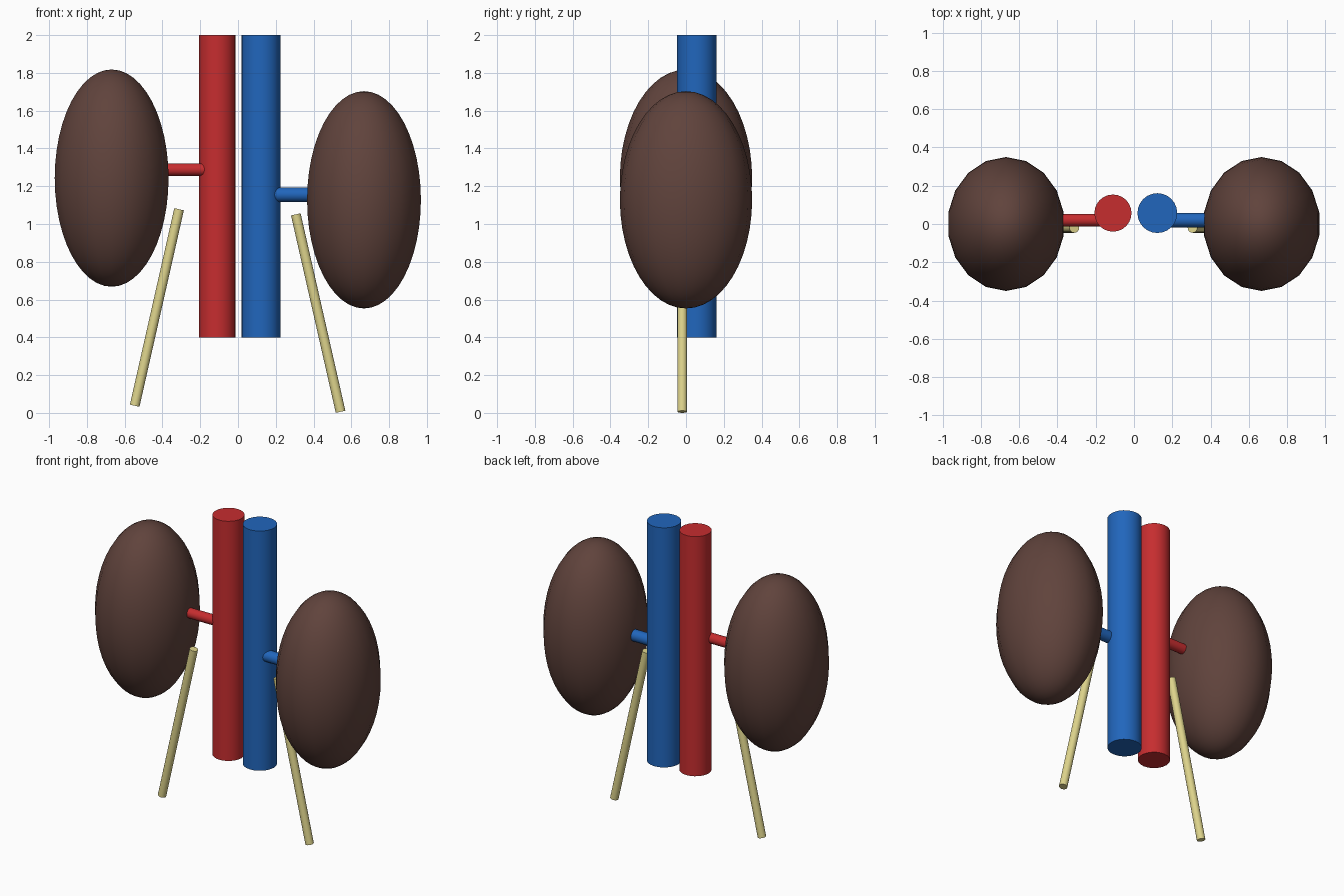
import bpy
import math
from mathutils import Vector

cube = bpy.data.objects.get("Cube")
if cube:
    bpy.data.objects.remove(cube, do_unlink=True)


def material(name, rgb):
    """Flat material from 0-255 sRGB values, stored as linear."""
    linear = [((c / 255 + 0.055) / 1.055) ** 2.4 for c in rgb]
    mat = bpy.data.materials.new(name)
    mat.use_nodes = True
    mat.diffuse_color = (*linear, 1)
    bsdf = next(n for n in mat.node_tree.nodes if n.type == "BSDF_PRINCIPLED")
    bsdf.inputs["Base Color"].default_value = (*linear, 1)
    bsdf.inputs["Roughness"].default_value = 0.7
    return mat


brown = material("kidney brown", (96, 67, 60))
red = material("artery red", (198, 45, 47))
blue = material("vein blue", (33, 102, 188))
cream = material("ureter cream", (222, 212, 140))


def tube(name, start, end, radius, mat, sides=24):
    """Capped cylinder running between two points."""
    start, end = Vector(start), Vector(end)
    axis = end - start
    bpy.ops.mesh.primitive_cylinder_add(
        vertices=sides, radius=radius, depth=axis.length, location=(start + end) / 2)
    obj = bpy.context.object
    obj.name = name
    obj.rotation_euler = axis.to_track_quat("Z", "Y").to_euler()
    obj.data.materials.append(mat)
    bpy.ops.object.shade_smooth_by_angle(angle=math.radians(40))


def kidney(name, x, z):
    """Tall smooth ellipsoid."""
    bpy.ops.mesh.primitive_uv_sphere_add(
        segments=18, ring_count=24, radius=1, location=(x, 0, z))
    obj = bpy.context.object
    obj.name = name
    obj.scale = (0.306, 0.35, 0.575)
    obj.data.materials.append(brown)
    bpy.ops.object.shade_smooth()


# Kidneys, the right one slightly higher
kidney("right_kidney", -0.669, 1.243)
kidney("left_kidney", 0.667, 1.128)

# Main vessels
tube("main_artery", (-0.11, 0.057, 0.4), (-0.11, 0.057, 2), 0.097, red)
tube("main_vein", (0.122, 0.057, 0.4), (0.122, 0.057, 2), 0.104, blue)

# Short branches reaching the kidneys
tube("artery_branch", (-0.15, 0.02, 1.288), (-0.37, 0.02, 1.288), 0.033, red, 16)
tube("vein_branch", (0.17, 0.02, 1.155), (0.375, 0.02, 1.155), 0.038, blue, 16)

# Slanted ureters
tube("right_ureter", (-0.547, -0.02, 0.038), (-0.312, -0.02, 1.078), 0.026, cream, 16)
tube("left_ureter", (0.543, -0.02, 0.006), (0.306, -0.02, 1.051), 0.026, cream, 16)
